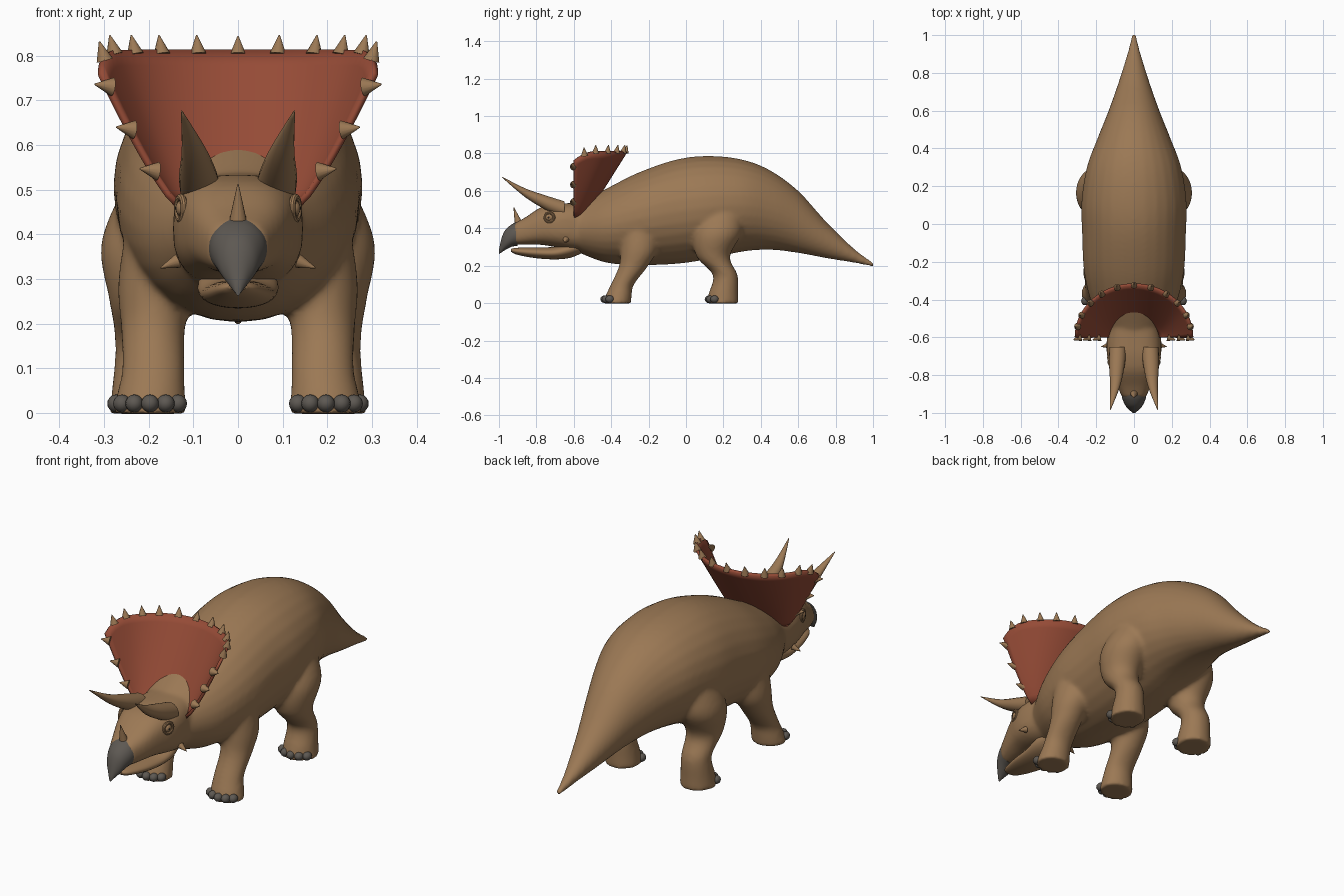
import bpy, bmesh
from math import sin, cos, pi, radians
from mathutils import Vector, Matrix

cube = bpy.data.objects.get("Cube")
if cube:
    bpy.data.objects.remove(cube, do_unlink=True)


def material(name, rgb):
    m = bpy.data.materials.new(name)
    m.use_nodes = True
    m.diffuse_color = (*rgb, 1)
    m.node_tree.nodes["Principled BSDF"].inputs["Base Color"].default_value = (*rgb, 1)
    return m


HIDE = material("hide brown", (0.33, 0.19, 0.09))
RED = material("frill red", (0.30, 0.07, 0.037))
GREY = material("beak grey", (0.11, 0.098, 0.085))
DARK = material("pupil dark", (0.02, 0.015, 0.012))


def finish(bm, name, mat, angle=50):
    bmesh.ops.recalc_face_normals(bm, faces=bm.faces)
    me = bpy.data.meshes.new(name)
    bm.to_mesh(me)
    bm.free()
    me.materials.append(mat)
    ob = bpy.data.objects.new(name, me)
    bpy.context.collection.objects.link(ob)
    bpy.ops.object.select_all(action="DESELECT")
    ob.select_set(True)
    bpy.context.view_layer.objects.active = ob
    bpy.ops.object.shade_smooth_by_angle(angle=radians(angle))
    return ob


def spline(points, steps=5):
    """Smooth curve through tuples of any length."""
    pts = [Vector(p) for p in points]
    out = []
    for i in range(len(pts) - 1):
        b, c = pts[i], pts[i + 1]
        a, d = pts[max(i - 1, 0)], pts[min(i + 2, len(pts) - 1)]
        for k in range(steps):
            t = k / steps
            out.append(0.5 * (2 * b + (c - a) * t + (2 * a - 5 * b + 4 * c - d) * t * t
                              + (3 * b - a - 3 * c + d) * t ** 3))
    return out + [pts[-1]]


def loft(bm, stations, along="y", power=2, side=1, n=28):
    """Skin rings given as (x, y, z, half width, other half size)."""
    rings = []
    for x, y, z, ra, rb in spline(stations):
        ring = []
        for k in range(n):
            c, s = cos(2 * pi * k / n), sin(2 * pi * k / n)
            u = ra * abs(c) ** (2 / power) * (1 if c > 0 else -1)
            v = rb * abs(s) ** (2 / power) * (1 if s > 0 else -1)
            off = (u, 0, v) if along == "y" else (u, v, 0)
            ring.append(bm.verts.new(((x + off[0]) * side, y + off[1], z + off[2])))
        rings.append(ring)
    for r, q in zip(rings, rings[1:]):
        for k in range(n):
            bm.faces.new((r[k], r[(k + 1) % n], q[(k + 1) % n], q[k]))
    bm.faces.new(rings[0])
    bm.faces.new(rings[-1])


def slabs(rows):
    """Rows of (y, bottom, top, half width) as loft stations."""
    return [(0, y, (b + t) / 2, w, (t - b) / 2) for y, b, t, w in rows]


def spike(name, base, direction, radius, length):
    bm = bmesh.new()
    d = Vector(direction).normalized()
    rot = d.to_track_quat("Z", "Y").to_matrix().to_4x4()
    mat = Matrix.Translation(Vector(base) + d * length / 2) @ rot
    bmesh.ops.create_cone(bm, cap_ends=True, segments=14, radius1=radius,
                          radius2=radius * 0.08, depth=length, matrix=mat)
    return finish(bm, name, HIDE)


def ball(name, centre, size, mat):
    bm = bmesh.new()
    m = Matrix.Translation(centre) @ Matrix.Diagonal((*size, 1))
    bmesh.ops.create_uvsphere(bm, u_segments=16, v_segments=10, radius=1, matrix=m)
    return finish(bm, name, mat)


# Body, skull and legs, fused into one skin
bm = bmesh.new()
loft(bm, slabs([(-0.64, .30, .50, .11), (-0.55, .26, .545, .16), (-0.42, .215, .615, .225),
                (-0.25, .203, .70, .265), (-0.05, .21, .768, .275), (0.12, .235, .787, .278),
                (0.3, .275, .768, .25), (0.45, .285, .71, .195), (0.6, .268, .60, .135),
                (0.75, .24, .435, .082), (0.9, .215, .29, .036), (1.005, .192, .215, .012)]))
loft(bm, slabs([(-0.5, .27, .54, .13), (-0.62, .285, .535, .145), (-0.7, .3, .53, .142),
                (-0.78, .312, .51, .118), (-0.86, .312, .458, .088), (-0.92, .312, .425, .062)]),
     power=2.7)
HIND = [(.16, .2, .52, .09, .10), (.2, .17, .38, .107, .13), (.205, .145, .25, .083, .09),
        (.205, .21, .15, .07, .066), (.205, .2, .05, .078, .08), (.205, .195, -.002, .084, .086)]
FORE = [(.15, -.25, .48, .09, .10), (.18, -.25, .3, .088, .10), (.19, -.28, .2, .073, .078),
        (.19, -.34, .1, .07, .062), (.195, -.36, .04, .077, .07), (.197, -.368, -.002, .084, .074)]
for side in (1, -1):
    loft(bm, HIND, "z", side=side)
    loft(bm, FORE, "z", side=side)
body = finish(bm, "body", HIDE)
fuse = body.modifiers.new("fuse", "REMESH")
fuse.mode = "VOXEL"
fuse.voxel_size = 0.011
fuse.use_smooth_shade = True
soften = body.modifiers.new("soften", "SMOOTH")
soften.factor = 0.5
soften.iterations = 8

# Lower jaw and beak
bm = bmesh.new()
loft(bm, slabs([(-0.935, .275, .29, .02), (-0.9, .258, .296, .045), (-0.8, .24, .298, .072),
                (-0.7, .234, .302, .085), (-0.62, .242, .33, .09), (-0.55, .27, .34, .07)]))
finish(bm, "lower_jaw", HIDE)
bm = bmesh.new()
loft(bm, slabs([(-0.9, .306, .436, .067), (-0.93, .302, .422, .06), (-0.965, .285, .392, .043),
                (-0.985, .272, .35, .024), (-1.0, .263, .285, .006)]), power=2.1)
finish(bm, "beak", GREY)


# Neck frill: a flared sheet wrapped around the back of the head
def frill_point(s, a):
    top = 0.81 - 0.05 * max(0, (abs(a) / (pi / 2) - 0.72) / 0.28) ** 2
    return Vector(((0.13 + 0.178 * s ** 0.8) * sin(a),
                   -0.6 + (0.06 + 0.22 * s) * cos(a),
                   0.46 + (top - 0.46) * s))


bm = bmesh.new()
ROWS, COLS = 10, 36
grid = [[bm.verts.new(frill_point(i / ROWS, pi * (j / COLS - 0.5))) for j in range(COLS + 1)]
        for i in range(ROWS + 1)]
for i in range(ROWS):
    for j in range(COLS):
        bm.faces.new((grid[i][j], grid[i][j + 1], grid[i + 1][j + 1], grid[i + 1][j]))
frill = finish(bm, "frill", RED)
thick = frill.modifiers.new("thickness", "SOLIDIFY")
thick.thickness = 0.014
thick.offset = 0

# Spikes along the frill rim
spike("frill_spike_middle", frill_point(0.98, 0), (0, .25, 1), .018, .042)
for side in (1, -1):
    for deg in (17, 34, 49, 65, 78):
        a = radians(deg) * side
        out = (frill_point(1, a) - frill_point(0.6, a)).normalized() + Vector((0, -.2, .5))
        spike("frill_spike_top", frill_point(0.98, a), out, .019, .044)
    for s in (0.9, 0.58, 0.27):
        spike("frill_spike_side", frill_point(s, side * pi / 2) - Vector((side * .012, 0, 0)),
              (side, -.35, .15), .021, .042)

# Horns, cheek spikes, eyes
spike("nose_horn", (0, -.895, .425), (0, -.3, 1), .021, .09)
for side in (1, -1):
    bm = bmesh.new()
    loft(bm, [(.085, -.65, .5, .045, .045), (.09, -.74, .533, .042, .04),
              (.1, -.86, .59, .026, .024), (.126, -.985, .675, .002, .002)], side=side, n=18)
    finish(bm, "brow_horn", HIDE)
    spike("cheek_spike", (side * .135, -.642, .34), (side, -.2, -.4), .016, .042)
    ball("eye", (side * .126, -.73, .458), (.014, .022, .018), HIDE)
    ball("pupil", (side * .136, -.734, .458), (.005, .007, .007), DARK)
    bpy.ops.mesh.primitive_torus_add(location=(side * .128, -.73, .458),
                                     rotation=(0, pi / 2, -side * 0.3), major_radius=.025,
                                     minor_radius=.008, major_segments=24, minor_segments=10)
    lid = bpy.context.object
    lid.name = "eyelid"
    lid.data.materials.append(HIDE)
    bpy.ops.object.shade_smooth_by_angle()

# Toenails in an arc at the front of each foot
for side in (1, -1):
    for name, x, y, r in (("front_toe", .197, -.368, .076), ("hind_toe", .205, .195, .082)):
        for k in range(-2, 3):
            a = radians(27 * k)
            ball(name, (side * (x + r * 1.02 * sin(a)), y - r * 0.88 * cos(a), .021),
                 (.02, .023, .02), GREY)
